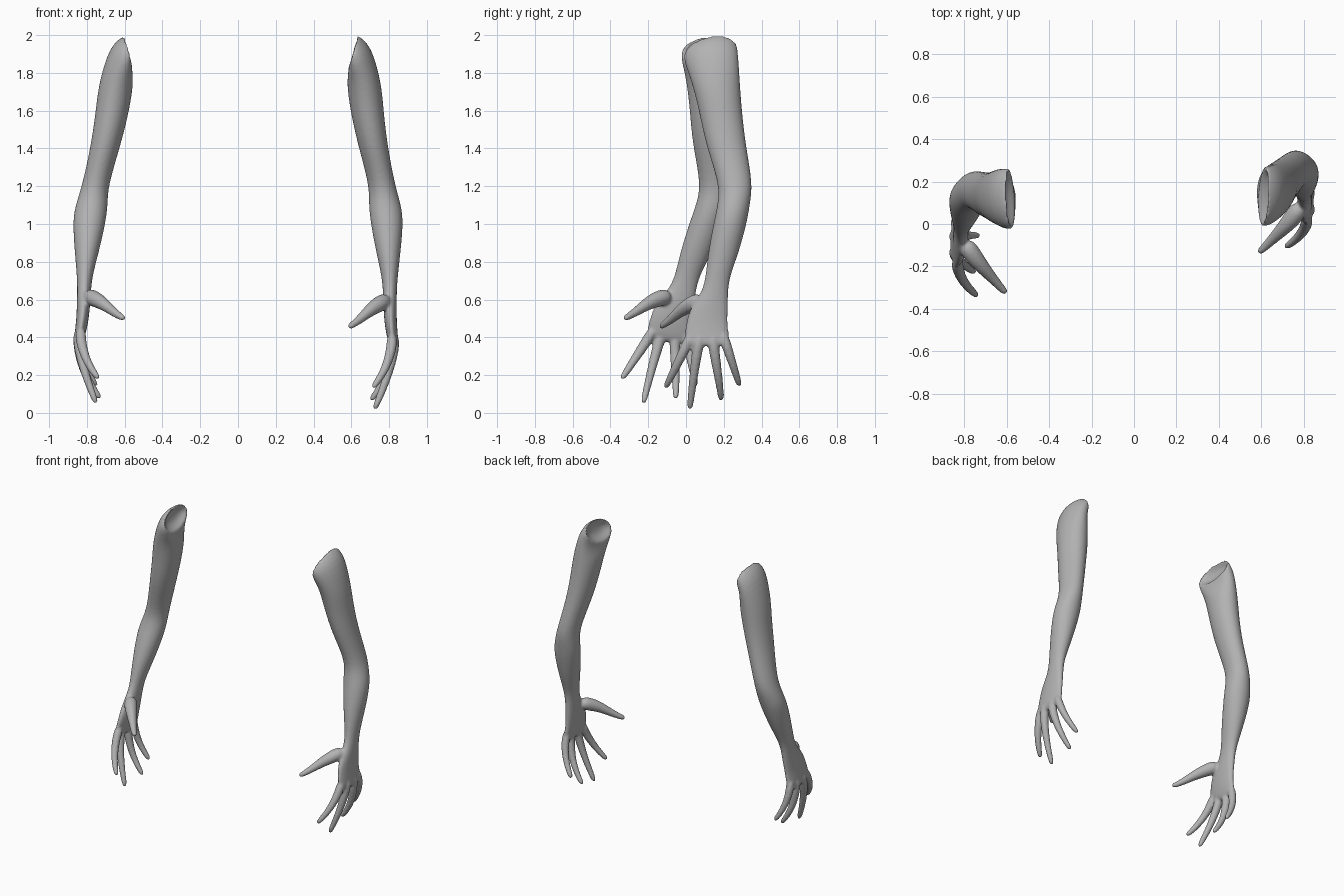
import bpy, bmesh, math
from mathutils import Vector, Matrix

if "Cube" in bpy.data.objects:
    bpy.data.objects.remove(bpy.data.objects["Cube"])

SIDES = 12
GROW = 1.05  # makes up for the shrinkage of subdivision

skin = bpy.data.materials.new("grey_skin")
skin.diffuse_color = (0.45, 0.45, 0.45, 1)
skin.use_nodes = True
skin.node_tree.nodes["Principled BSDF"].inputs["Base Color"].default_value = skin.diffuse_color

# Limb sections, shoulder to knuckles: z, x min, x max, y min, y max
SECTIONS = [
    (1.74, .577, .760, .035, .285), (1.60, .595, .770, .070, .295),
    (1.42, .635, .790, .105, .315), (1.21, .695, .830, .178, .354),
    (1.11, .693, .860, .170, .338), (1.02, .700, .876, .150, .325),
    (0.85, .732, .860, .117, .280), (0.72, .762, .845, .105, .230),
    (0.64, .768, .840, .085, .222), (0.56, .770, .840, .025, .222),
    (0.48, .775, .840, .000, .218), (0.40, .788, .847, -.008, .228),
    (0.35, .805, .850, -.003, .235),
]

# Shoulder rings: centre, axis across the limb, half depth in y
SHOULDER = [
    ((.645, .132, 1.915), (.004, .010, .015), .03),   # hollow middle
    ((.638, .132, 1.915), (.010, .025, .045), .09),
    ((.606, .130, 1.920), (.018, .040, .078), .128),  # rim
    ((.612, .130, 1.915), (.026, .035, .080), .136),
    ((.645, .135, 1.865), (.062, .015, .078), .142),
]

# Digits: points (x, y, z, radius)
DIGITS = [
    [(.79, .09, .60, .040), (.75, .03, .578, .044), (.70, -.025, .545, .033),
     (.645, -.08, .495, .023), (.605, -.12, .465, .018), (.586, -.137, .454, .013)],
    [(.815, .03, .42, .028), (.815, -.005, .34, .028), (.782, -.058, .235, .022),
     (.735, -.095, .16, .018), (.712, -.11, .132, .013)],
    [(.825, .08, .42, .028), (.828, .060, .34, .029), (.792, .040, .19, .022),
     (.74, .024, .06, .018), (.722, .02, .016, .013)],
    [(.825, .14, .42, .028), (.828, .147, .34, .029), (.795, .170, .20, .022),
     (.73, .184, .10, .018), (.70, .187, .064, .013)],
    [(.820, .19, .43, .026), (.823, .217, .35, .027), (.795, .250, .25, .021),
     (.745, .275, .17, .018), (.722, .285, .143, .013)],
]


def loft(bm, rings):
    """Skin a closed tube through (centre, axis, axis) rings."""
    loops = []
    for c, a, b in rings:
        c, a, b = Vector(c), Vector(a) * GROW, Vector(b) * GROW
        loops.append([bm.verts.new(c + a * math.cos(t) + b * math.sin(t))
                      for t in (math.tau * i / SIDES for i in range(SIDES))])
    for p, q in zip(loops, loops[1:]):
        for i in range(SIDES):
            j = (i + 1) % SIDES
            bm.faces.new((p[i], p[j], q[j], q[i]))
    bm.faces.new(loops[0])
    bm.faces.new(loops[-1])


def limb_rings():
    rings = [(c, a, (0, ry, 0)) for c, a, ry in SHOULDER]
    for z, x0, x1, y0, y1 in SECTIONS:
        rings.append((((x0 + x1) / 2, (y0 + y1) / 2, z),
                      ((x1 - x0) / 2, 0, 0), (0, (y1 - y0) / 2, 0)))
    return rings


def digit_rings(points):
    rings = []
    for i, p in enumerate(points):
        before = Vector(points[max(i - 1, 0)][:3])
        after = Vector(points[min(i + 1, len(points) - 1)][:3])
        t = (after - before).normalized()
        a = Vector((0, 1, 0)).cross(t).normalized()
        rings.append((p[:3], a * p[3], t.cross(a) * p[3]))
    return rings


def make_arm(name, matrix):
    bm = bmesh.new()
    loft(bm, limb_rings())
    for points in DIGITS:
        loft(bm, digit_rings(points))
    bm.transform(matrix)
    bmesh.ops.recalc_face_normals(bm, faces=bm.faces)
    mesh = bpy.data.meshes.new(name)
    bm.to_mesh(mesh)
    bm.free()
    mesh.materials.append(skin)
    arm = bpy.data.objects.new(name, mesh)
    bpy.context.collection.objects.link(arm)
    # Round the tubes, fuse digits with the palm, then soften the joins
    arm.modifiers.new("round", "SUBSURF").levels = 2
    arm.modifiers["round"].render_levels = 2
    fuse = arm.modifiers.new("fuse", "REMESH")
    fuse.mode = "VOXEL"
    fuse.voxel_size = 0.008
    fuse.use_smooth_shade = True
    soften = arm.modifiers.new("soften", "SMOOTH")
    soften.factor = 0.5
    soften.iterations = 4


def turn_about(point, angle, axis):
    p = Vector(point)
    return (Matrix.Translation(p) @ Matrix.Rotation(angle, 4, axis)
            @ Matrix.Translation(-p))


# The second arm is mirrored and swung a little forward and outward
make_arm("left_arm", Matrix.Identity(4))
make_arm("right_arm", turn_about((-.7, 0, 1), 0.03, "Y")
         @ turn_about((0, .15, 2), -0.125, "X")
         @ Matrix.Scale(-1, 4, (1, 0, 0)))
